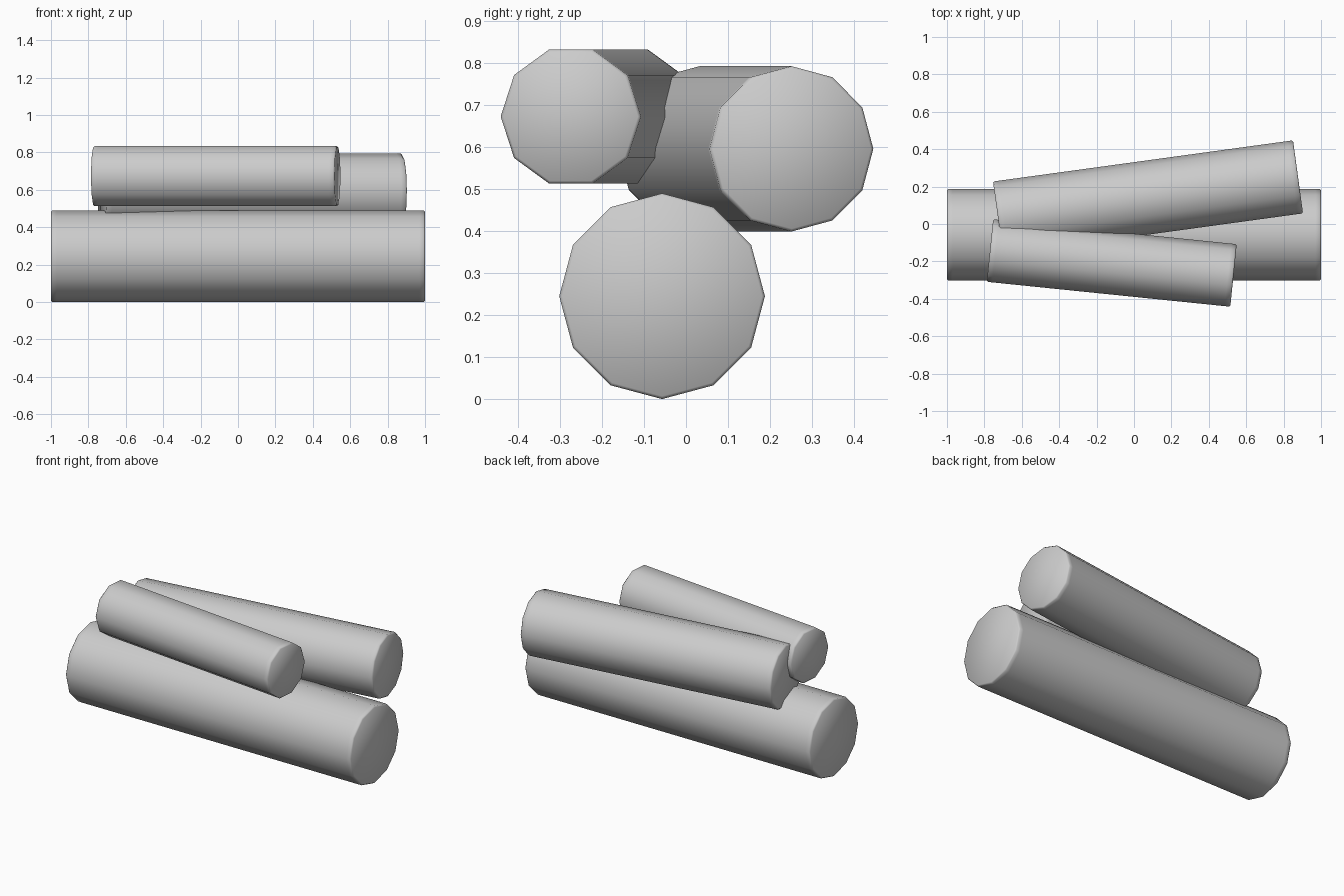
import bpy
import bmesh
import math
from mathutils import Vector

cube = bpy.data.objects.get("Cube")
if cube:
    bpy.data.objects.remove(cube, do_unlink=True)

GREY = (0.6, 0.6, 0.6, 1.0)
wood = bpy.data.materials.new("plain_grey")
wood.use_nodes = True
wood.diffuse_color = GREY
wood.node_tree.nodes["Principled BSDF"].inputs["Base Color"].default_value = GREY


def make_log(name, start, end, radius, sides, bevel=0.007, loop=0.03):
    """Log between two end centres, with a slim chamfer and a loop near each end."""
    start, end = Vector(start), Vector(end)
    axis = end - start
    half = axis.length / 2
    profile = [(half, radius - bevel), (half - bevel, radius), (half - loop, radius)]
    profile += [(-x, r) for x, r in reversed(profile)]

    bm = bmesh.new()
    rings = []
    for x, r in profile:
        angles = [2 * math.pi * i / sides for i in range(sides)]
        rings.append([bm.verts.new((x, r * math.cos(a), r * math.sin(a))) for a in angles])
    for a, b in zip(rings, rings[1:]):
        for i in range(sides):
            j = (i + 1) % sides
            bm.faces.new((a[i], a[j], b[j], b[i]))
    bm.faces.new(rings[0])
    bm.faces.new(rings[-1])
    bmesh.ops.recalc_face_normals(bm, faces=bm.faces)

    mesh = bpy.data.meshes.new(name)
    bm.to_mesh(mesh)
    bm.free()
    mesh.materials.append(wood)
    log = bpy.data.objects.new(name, mesh)
    bpy.context.collection.objects.link(log)
    log.location = (start + end) / 2
    log.rotation_euler.z = math.atan2(axis.y, axis.x)

    bpy.ops.object.select_all(action="DESELECT")
    log.select_set(True)
    bpy.context.view_layer.objects.active = log
    bpy.ops.object.shade_smooth_by_angle(angle=math.radians(60))
    return log


# Large log on the ground, with two thinner ones resting on it
make_log("bottom_log", (-1, -0.057, 0.245), (1, -0.057, 0.245), 0.245, 12)
make_log("back_log", (-0.727, 0.032, 0.596), (0.877, 0.252, 0.596), 0.197, 12)
make_log("front_log", (-0.77, -0.142, 0.673), (0.532, -0.275, 0.673), 0.168, 10)
